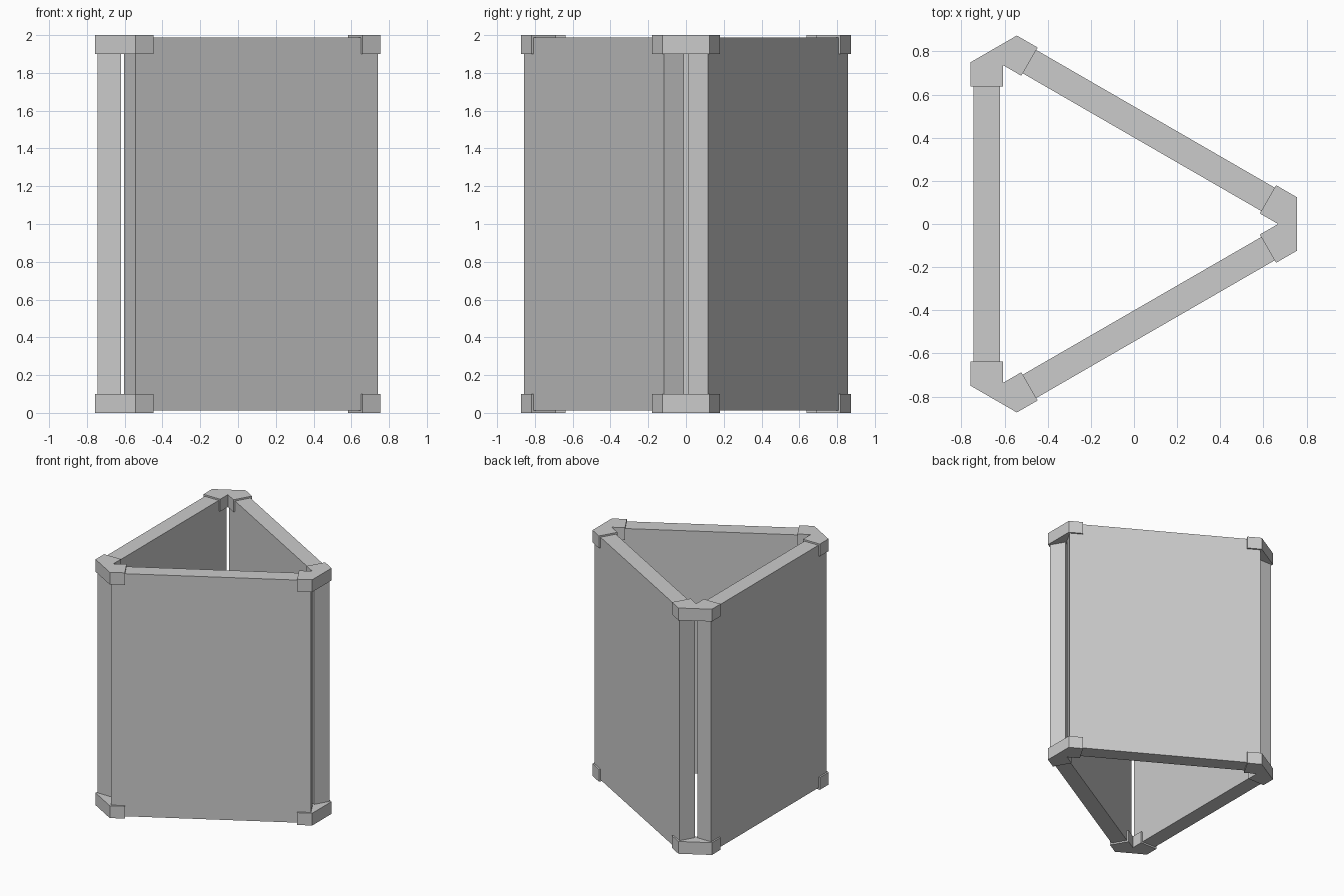
import bpy, bmesh, math
from mathutils import Matrix

if "Cube" in bpy.data.objects:
    bpy.data.objects.remove(bpy.data.objects["Cube"], do_unlink=True)

# One plain grey for everything
grey = bpy.data.materials.new("light grey")
grey.use_nodes = True
colour = (0.6, 0.6, 0.6, 1)
grey.diffuse_color = colour
grey.node_tree.nodes["Principled BSDF"].inputs["Base Color"].default_value = colour

CENTRE_X = -0.182                   # axis of the triangular ring
OUTER, INNER = 0.563, 0.438         # panel faces, measured from the axis
HALF_WIDTH = 0.74
LIP = 0.013                         # bracket wall around the panels
CORNER = 0.937                      # axis to blunt corner face
ARM_START = 0.638
BRACKET_HEIGHT = 0.1
HEIGHT = 2.0


def prism(name, outline, z0, z1, turn):
    """Extrude a flat outline upwards and turn it about the ring axis."""
    bm = bmesh.new()
    face = bm.faces.new([bm.verts.new((x, y, z0)) for x, y in outline])
    top = bmesh.ops.extrude_face_region(bm, geom=[face])["geom"]
    bmesh.ops.translate(bm, vec=(0, 0, z1 - z0),
                        verts=[v for v in top if isinstance(v, bmesh.types.BMVert)])
    bmesh.ops.recalc_face_normals(bm, faces=bm.faces)
    bm.transform(Matrix.Translation((CENTRE_X, 0, 0)) @ Matrix.Rotation(turn, 4, "Z"))
    mesh = bpy.data.meshes.new(name)
    bm.to_mesh(mesh)
    bm.free()
    mesh.materials.append(grey)
    obj = bpy.data.objects.new(name, mesh)
    bpy.context.collection.objects.link(obj)


# Panel outline, facing +x before turning
panel = [(INNER, -HALF_WIDTH), (OUTER, -HALF_WIDTH), (OUTER, HALF_WIDTH), (INNER, HALF_WIDTH)]

# Bracket outline: one arm worked out along its panel, then mirrored
c, s = math.cos(math.radians(60)), math.sin(math.radians(60))


def arm_point(n, t):
    """Panel distance and offset to a frame where the corner points along +x."""
    return (n * c + t * s, n * s - t * c)


out, inn = OUTER + LIP, INNER - LIP
blunt = (CORNER - out * c) / s
arm = [arm_point(out, blunt), arm_point(out, ARM_START), arm_point(inn, ARM_START)]
bracket = arm + [(2 * inn, 0)] + [(x, -y) for x, y in reversed(arm)]

sides = ("left_back", "left_front", "right")
corners = ("left", "right_back", "right_front")
for i in range(3):
    turn = math.radians(120 * i)
    prism(f"{sides[(0, 2, 1)[i]]}_panel", panel, LIP, HEIGHT - LIP, turn + math.radians(60))
    prism(f"{corners[i]}_lower_bracket", bracket, 0, BRACKET_HEIGHT, turn)
    prism(f"{corners[i]}_upper_bracket", bracket, HEIGHT - BRACKET_HEIGHT, HEIGHT, turn)
